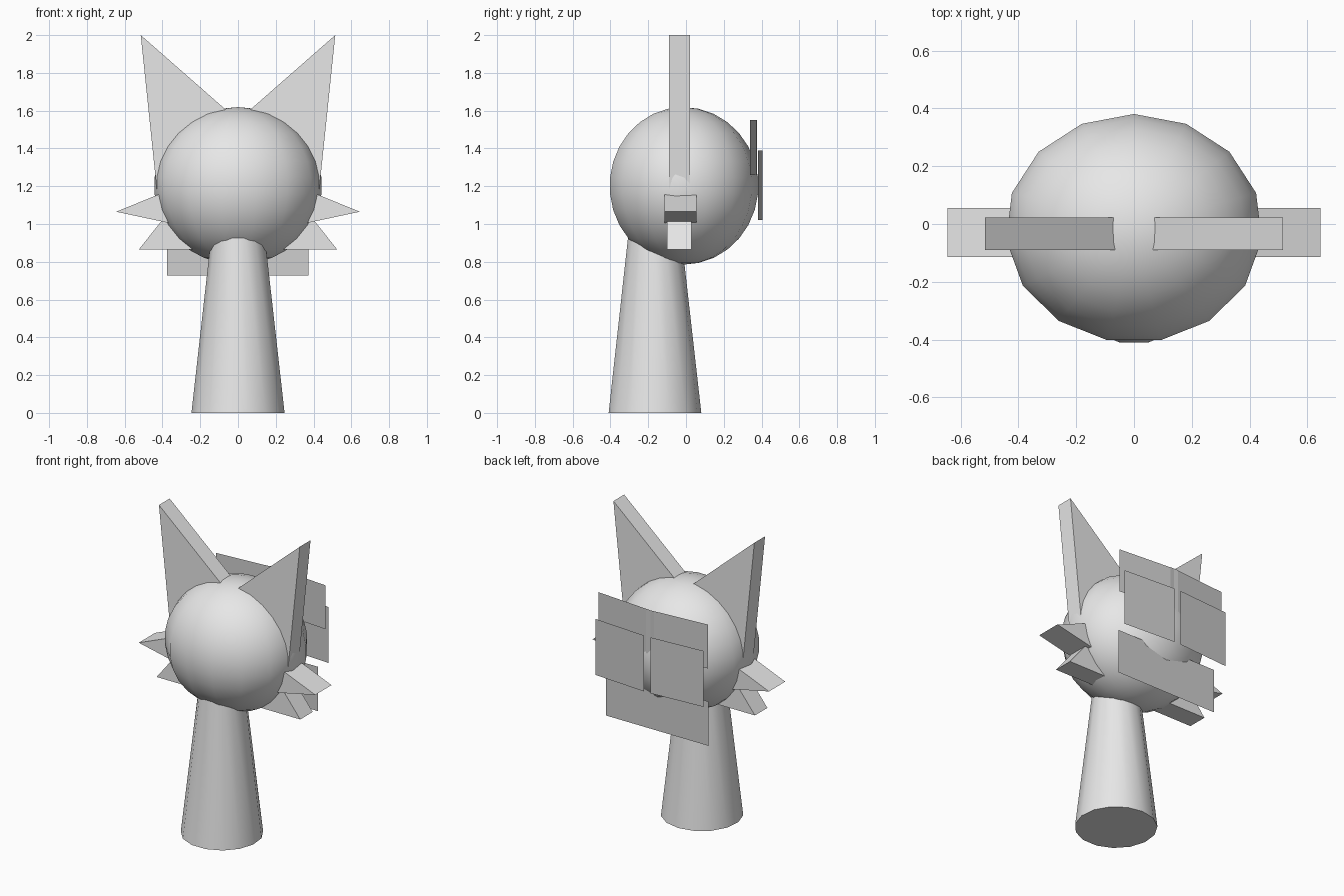
import bpy
import bmesh

if "Cube" in bpy.data.objects:
    bpy.data.objects.remove(bpy.data.objects["Cube"])


def make_material(name, value):
    mat = bpy.data.materials.new(name)
    mat.diffuse_color = (value, value, value, 1.0)
    mat.use_nodes = True
    mat.node_tree.nodes["Principled BSDF"].inputs["Base Color"].default_value = mat.diffuse_color
    return mat


BODY = make_material("light grey", 0.8)
PLATE = make_material("mid grey", 0.62)


def mesh_object(name, bm, mat):
    mesh = bpy.data.meshes.new(name)
    bm.to_mesh(mesh)
    bm.free()
    mesh.materials.append(mat)
    obj = bpy.data.objects.new(name, mesh)
    bpy.context.collection.objects.link(obj)
    return obj


def prism(name, profile, y0, y1, side):
    """Extrude an XZ profile along y; side=-1 mirrors it."""
    bm = bmesh.new()
    front = [bm.verts.new((side * x, y0, z)) for x, z in profile]
    back = [bm.verts.new((side * x, y1, z)) for x, z in profile]
    bm.faces.new(front)
    bm.faces.new(back[::-1])
    n = len(profile)
    for i in range(n):
        j = (i + 1) % n
        bm.faces.new((front[j], front[i], back[i], back[j]))
    bmesh.ops.recalc_face_normals(bm, faces=bm.faces)
    return mesh_object(name, bm, BODY)


def sheet(name, a, b, z0, z1):
    """Upright sheet between two (x, y) points, facing the back."""
    bm = bmesh.new()
    pts = [(*a, z0), (*b, z0), (*b, z1), (*a, z1)]
    face = bm.faces.new([bm.verts.new(p) for p in pts])
    face.normal_update()
    if face.normal.y < 0:
        face.normal_flip()
    return mesh_object(name, bm, PLATE)


def finish_round(name):
    obj = bpy.context.object
    obj.name = name
    obj.data.materials.append(BODY)
    bpy.ops.object.transform_apply(location=False, rotation=False, scale=True)
    bpy.ops.object.shade_smooth_by_angle()


# Head
bpy.ops.mesh.primitive_uv_sphere_add(segments=15, ring_count=15, radius=1,
                                     location=(0, -0.015, 1.202))
bpy.context.object.scale = (0.447, 0.398, 0.417)
finish_round("head")

# Tapered body
bpy.ops.mesh.primitive_cone_add(vertices=15, radius1=0.248, radius2=0.135,
                                depth=1.0, location=(0, -0.167, 0.5))
finish_round("body")

for side, label in ((1, "right"), (-1, "left")):
    # Ears and cheek tufts
    prism(label + "_ear", [(0.515, 2.0), (0.02, 1.566), (0.4245, 1.13)],
          -0.09, 0.022, side)
    prism(label + "_upper_tuft", [(0.645, 1.065), (0.35, 1.185), (0.35, 1.002)],
          -0.115, 0.055, side)
    prism(label + "_lower_tuft", [(0.525, 0.865), (0.36, 1.073), (0.2, 0.865)],
          -0.1, 0.03, side)
    # Brow sheets cross slightly at the middle, eye sheets leave a gap
    sheet(label + "_brow", (side * 0.4, 0.34), (side * -0.03, 0.375), 1.26, 1.55)
    sheet(label + "_eye", (side * 0.395, 0.38), (side * 0.025, 0.405), 1.02, 1.39)

# Mouth sheet
sheet("mouth", (-0.375, 0.3), (0.373, 0.3), 0.727, 1.02)
